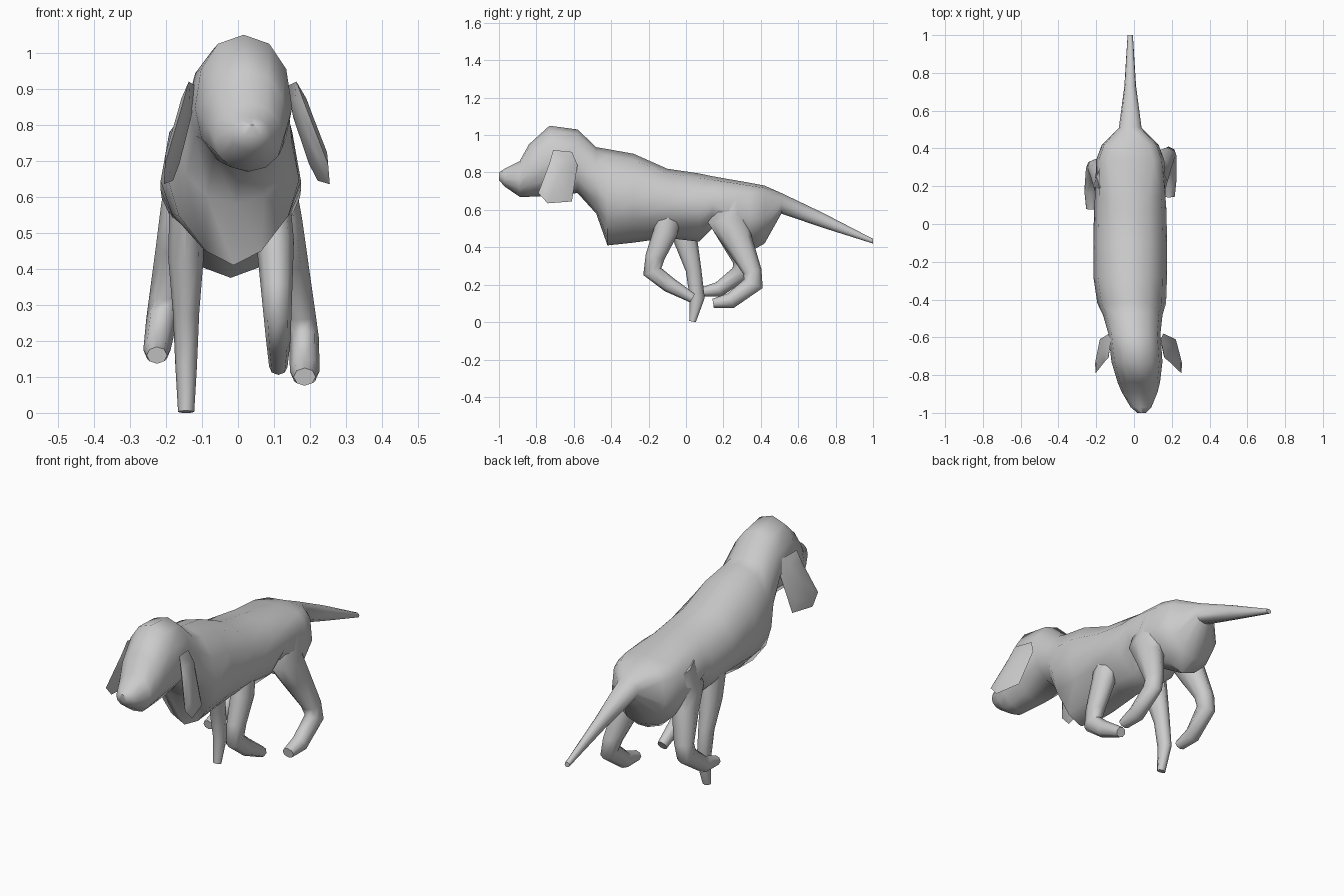
import bpy, math
from mathutils import Vector

if "Cube" in bpy.data.objects:
    bpy.data.objects.remove(bpy.data.objects["Cube"])


def finish(name, verts, faces):
    me = bpy.data.meshes.new(name)
    me.from_pydata(verts, [], faces)
    ob = bpy.data.objects.new(name, me)
    bpy.context.collection.objects.link(ob)
    bpy.ops.object.select_all(action='DESELECT')
    ob.select_set(True)
    bpy.context.view_layer.objects.active = ob
    bpy.ops.object.mode_set(mode='EDIT')
    bpy.ops.mesh.select_all(action='SELECT')
    bpy.ops.mesh.normals_make_consistent(inside=False)
    bpy.ops.object.mode_set(mode='OBJECT')
    bpy.ops.object.shade_smooth_by_angle(angle=math.radians(55))


def loft(name, rings):
    n = len(rings[0])
    verts = [v for r in rings for v in r]
    faces = [(k * n + i, k * n + (i + 1) % n, (k + 1) * n + (i + 1) % n, (k + 1) * n + i)
             for k in range(len(rings) - 1) for i in range(n)]
    faces += [tuple(range(n)), tuple(range(len(verts) - n, len(verts)))]
    finish(name, verts, faces)


def power(v, e):
    return math.copysign(abs(v) ** e, v)


# Cross-section: boxier over the hips, V-shaped under the torso
def body_ring(y, top, bot, hw, n=12):
    cx = max(-.02, .04 - .09 * (y + 1))
    mid = bot + .46 * (top - bot)
    e_up = .55 if .3 < y < .45 else .92
    e_low = 1.25 if -.45 < y < .45 else 1
    ring = []
    for i in range(n):
        c, s = math.cos(2 * math.pi * i / n), math.sin(2 * math.pi * i / n)
        e = e_up if s >= 0 else e_low
        h = top - mid if s >= 0 else mid - bot
        ring.append((cx + hw * power(c, e), y, mid + h * power(s, e)))
    return ring


# Head, torso and tail in one loft: y, top, bottom, half width
sections = [
    (-1, .8, .76, .022), (-.97, .82, .725, .055), (-.89, .86, .67, .095),
    (-.84, .95, .67, .112), (-.73, 1.05, .675, .135), (-.58, 1.03, .69, .138),
    (-.48, .935, .58, .158), (-.42, .925, .41, .182), (-.28, .9, .425, .195),
    (-.1, .82, .45, .195), (.07, .795, .43, .192), (.14, .78, .5, .187),
    (.34, .745, .375, .18), (.42, .73, .42, .15), (.51, .69, .58, .06),
    (.73, .585, .505, .031), (1, .445, .42, .014)]
loft("body_head_and_tail", [body_ring(*s) for s in sections])


# Limb path holds y, z, half depth; x and half width run straight from top to foot
def limb(name, path, x_top, x_foot, w_top, w_foot, n=8):
    pts = [Vector((0, y, z)) for y, z, _ in path]
    rings = []
    for k, p in enumerate(pts):
        a, b = pts[max(k - 1, 0)], pts[min(k + 1, len(pts) - 1)]
        t = ((p - a).normalized() + (b - p).normalized()).normalized()
        d = Vector((0, -t.z, t.y)) * path[k][2]
        f = min(max((.56 - p.z) / .36, 0), 1)
        side = Vector((w_top + (w_foot - w_top) * f, 0, 0))
        if k in (0, len(pts) - 1):
            side *= .75
        centre = p + Vector((x_top + (x_foot - x_top) * f, 0, 0))
        rings.append([centre + d * math.cos(2 * math.pi * i / n)
                      + side * math.sin(2 * math.pi * i / n) for i in range(n)])
    loft(name, rings)


# Hind legs share a pose; the left one is further forward and lifted
hind = [(.27, .66, .09), (.225, .54, .11), (.28, .43, .078), (.355, .27, .05),
        (.36, .205, .055), (.24, .115, .042), (.145, .1, .025)]
lifted = [(y - .02 - .045 * f, z + .025 + .035 * f, d * .95)
          for y, z, d in hind for f in [min(max((.56 - z) / .36, 0), 1)]]
limb("right_hind_leg", hind, .1, .185, .075, .041)
limb("left_hind_leg", lifted, -.145, -.225, .07, .038)

# Front legs: right one folded back, left one reaching the ground
folded = [(-.09, .6, .07), (-.11, .48, .065), (-.165, .35, .052),
          (-.18, .27, .052), (-.09, .2, .042), (.035, .128, .026)]
planted = [(-.03, .6, .08), (0, .43, .062), (.04, .28, .042),
           (.06, .13, .04), (.035, .003, .018)]
limb("right_front_leg", folded, .1, .112, .058, .034)
limb("left_front_leg", planted, -.145, -.144, .06, .03)

# Floppy ears: lens-shaped flaps leaning outward toward the tip
outline = [(-.71, .92), (-.61, .91), (-.58, .84), (-.61, .645),
           (-.74, .635), (-.79, .69), (-.73, .85)]


def ear(name, place):
    n = len(outline)
    rim = [Vector((.155 + .3 * (.92 - z) - .24 * (y + .68), y, z)) for y, z in outline]
    cen = sum(rim, Vector((0, 0, 0))) / n
    verts = list(rim)
    for off in (.016, -.016):
        verts += [cen.lerp(p, .65) + Vector((off, 0, 0)) for p in rim]
    verts += [cen + Vector((.02, 0, 0)), cen - Vector((.02, 0, 0))]
    faces = []
    for side in (1, 2):
        for i in range(n):
            j = (i + 1) % n
            faces.append((i, j, side * n + j, side * n + i))
            faces.append((side * n + i, side * n + j, 3 * n + side - 1))
    finish(name, [place(v) for v in verts], faces)


ear("right_ear", lambda v: v)
ear("left_ear", lambda v: Vector((-.12 - (v.x - .14) * .75, v.y, v.z)))
